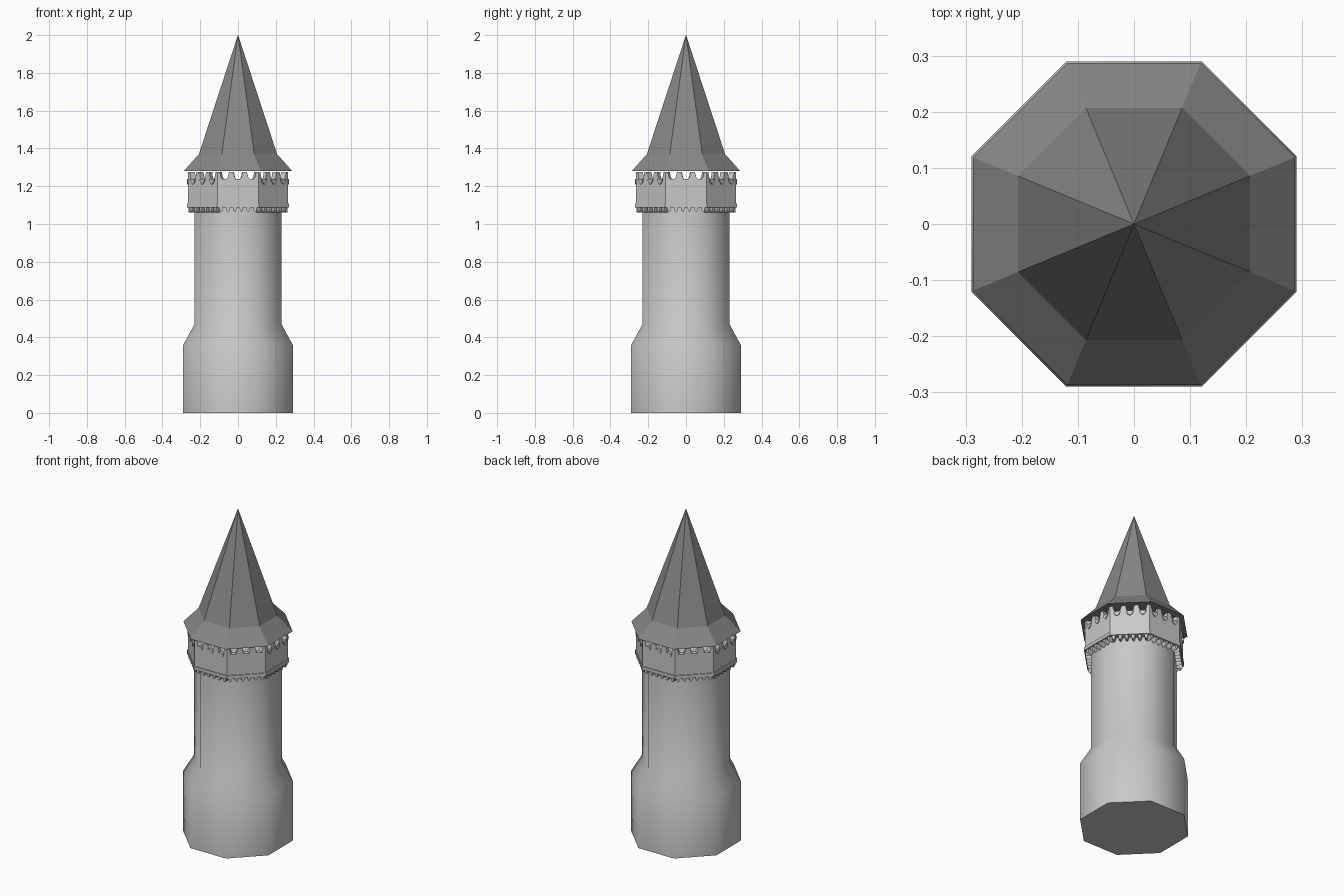
import bpy, bmesh, math
from mathutils import Matrix

cube = bpy.data.objects.get("Cube")
if cube:
    bpy.data.objects.remove(cube)

SIDES = 8
T = math.tan(math.pi / SIDES)  # half side width per unit of apothem


def material(name, value):
    m = bpy.data.materials.new(name)
    m.use_nodes = True
    col = (value, value, value, 1)
    m.diffuse_color = col
    m.node_tree.nodes["Principled BSDF"].inputs["Base Color"].default_value = col
    return m


stone = material("pale stone grey", 0.58)
slate = material("dark slate grey", 0.24)


def finish(name, bm, mat, smooth=False):
    bmesh.ops.remove_doubles(bm, verts=bm.verts, dist=1e-5)
    bmesh.ops.recalc_face_normals(bm, faces=bm.faces)
    mesh = bpy.data.meshes.new(name)
    bm.to_mesh(mesh)
    bm.free()
    ob = bpy.data.objects.new(name, mesh)
    bpy.context.collection.objects.link(ob)
    mesh.materials.append(mat)
    if smooth:
        bpy.ops.object.select_all(action='DESELECT')
        ob.select_set(True)
        bpy.context.view_layer.objects.active = ob
        bpy.ops.object.shade_smooth_by_angle(angle=math.radians(50))
    return ob


def octagon_stack(name, profile, mat, smooth=False):
    """Closed octagonal solid from (apothem, height) pairs."""
    bm = bmesh.new()
    rings = []
    for a, z in profile:
        r = a / math.cos(math.pi / SIDES)
        rings.append([bm.verts.new((r * math.cos((i + .5) * math.tau / SIDES),
                                    r * math.sin((i + .5) * math.tau / SIDES), z))
                      for i in range(SIDES)])
    for low, high in zip(rings, rings[1:]):
        for i in range(SIDES):
            j = (i + 1) % SIDES
            bm.faces.new((low[i], low[j], high[j], high[i]))
    bm.faces.new(rings[0])
    bm.faces.new(rings[-1])
    return finish(name, bm, mat, smooth)


def add_prism(bm, outline, back, front, mitre=False):
    """Extrude an (x, z) outline along -y; mitred x is a share of the side."""
    loops = []
    for a in (back, front):
        s = a * T if mitre else 1
        loops.append([bm.verts.new((x * s, -a, z)) for x, z in outline])
    n = len(outline)
    for i in range(n):
        x0, x1 = outline[i][0], outline[(i + 1) % n][0]
        if mitre and abs(x0) == 1 and x0 == x1:
            continue  # open end joins the neighbouring side
        j = (i + 1) % n
        bm.faces.new((loops[0][i], loops[0][j], loops[1][j], loops[1][i]))
    for loop in loops:
        bm.faces.new(loop)


def repeat_sides(bm):
    """Copy one side around the tower."""
    source = bm.verts[:] + bm.edges[:] + bm.faces[:]
    for k in range(1, SIDES):
        copy = bmesh.ops.duplicate(bm, geom=source)["geom"]
        bmesh.ops.rotate(bm, verts=[g for g in copy if isinstance(g, bmesh.types.BMVert)],
                         matrix=Matrix.Rotation(k * math.tau / SIDES, 3, 'Z'))


# Tower walls: wide foot, sloped shoulder, straight shaft
octagon_stack("tower_shaft", [(.29, 0), (.29, .36), (.23, .47), (.23, 1.19)], stone, True)

# Roof: flared eave and tall spire
octagon_stack("roof_eave", [(.287, 1.28), (.207, 1.37)], slate)
octagon_stack("roof_spire", [(.207, 1.37), (.0005, 2.0)], slate)

# Parapet with scalloped openings
NOTCHES = (-.66, 0, .66)
outline = [(-1, 1.10), (-1, 1.275)]
for c in NOTCHES:
    outline += [(c - .22, 1.275), (c - .17, 1.25), (c - .09, 1.235),
                (c + .09, 1.235), (c + .17, 1.25), (c + .22, 1.275)]
outline += [(1, 1.275), (1, 1.10)]
bm = bmesh.new()
add_prism(bm, outline, .236, .264, True)
repeat_sides(bm)
finish("parapet", bm, stone)

# Small pendant sills below the openings
bm = bmesh.new()
for c in NOTCHES:
    x = c * .264 * T
    add_prism(bm, [(x - .02, 1.238), (x - .013, 1.22), (x, 1.21),
                   (x + .013, 1.22), (x + .02, 1.238)], .25, .270)
repeat_sides(bm)
finish("opening_sills", bm, stone)

# Moulding at the foot of the parapet
bm = bmesh.new()
add_prism(bm, [(-1, 1.088), (-1, 1.108), (1, 1.108), (1, 1.088)], .225, .269, True)
repeat_sides(bm)
finish("parapet_moulding", bm, stone)

# Corbel teeth under the moulding
bm = bmesh.new()
COUNT = 6
for i in range(COUNT):
    x = ((i + .5) / COUNT * 2 - 1) * .262 * T
    add_prism(bm, [(x - .01, 1.09), (x - .008, 1.072), (x, 1.062),
                   (x + .008, 1.072), (x + .01, 1.09)], .225, .262)
repeat_sides(bm)
finish("corbel_teeth", bm, stone)
